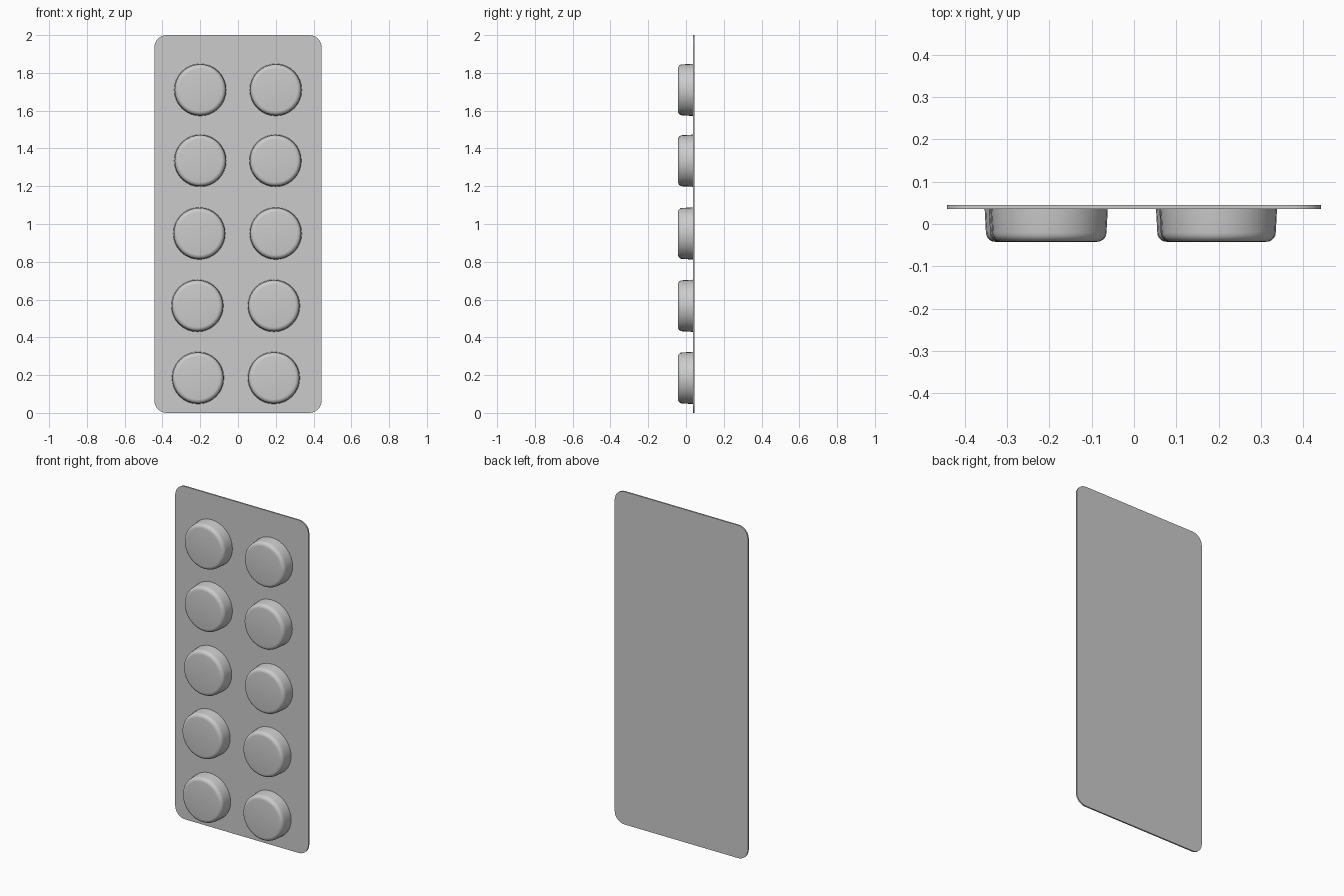
import bpy, bmesh
from math import cos, sin, pi

cube = bpy.data.objects.get("Cube")
if cube:
    bpy.data.objects.remove(cube, do_unlink=True)

FRONT, SHEET_FRONT, BACK = -0.042, 0.036, 0.045
WIDTH, HEIGHT, CORNER = 0.885, 2.0, 0.065

foil = bpy.data.materials.new("silver grey")
foil.use_nodes = True
grey = (0.6, 0.6, 0.6, 1)
foil.diffuse_color = grey
foil.node_tree.nodes["Principled BSDF"].inputs["Base Color"].default_value = grey


def finish(name, bm, location=(0, 0, 0)):
    bmesh.ops.recalc_face_normals(bm, faces=bm.faces)
    mesh = bpy.data.meshes.new(name)
    bm.to_mesh(mesh)
    bm.free()
    mesh.materials.append(foil)
    obj = bpy.data.objects.new(name, mesh)
    obj.location = location
    bpy.context.collection.objects.link(obj)
    bpy.ops.object.select_all(action="DESELECT")
    obj.select_set(True)
    bpy.context.view_layer.objects.active = obj
    bpy.ops.object.shade_smooth_by_angle(angle=pi / 6)


def backing_sheet(steps=8):
    # Rounded rectangle extruded through the sheet thickness
    bm = bmesh.new()
    outline = []
    for i, (sx, sz) in enumerate([(1, 1), (-1, 1), (-1, -1), (1, -1)]):
        cx = sx * (WIDTH / 2 - CORNER)
        cz = HEIGHT / 2 + sz * (HEIGHT / 2 - CORNER)
        for k in range(steps + 1):
            a = (i + k / steps) * pi / 2
            outline.append(bm.verts.new((cx + CORNER * cos(a), SHEET_FRONT, cz + CORNER * sin(a))))
    face = bm.faces.new(outline)
    back = bmesh.ops.extrude_face_region(bm, geom=[face], use_keep_orig=True)["geom"]
    moved = [v for v in back if isinstance(v, bmesh.types.BMVert)]
    bmesh.ops.translate(bm, verts=moved, vec=(0, BACK - SHEET_FRONT, 0))
    finish("backing_sheet", bm)


def pocket(name, x, z, radius=0.138, fillet=0.022, sides=32, steps=5):
    # Slightly tapered wall, rounded rim and flat front
    bm = bmesh.new()
    profile = [(radius, SHEET_FRONT)]
    for k in range(steps + 1):
        a = k / steps * pi / 2
        profile.append((radius - 0.003 - fillet * (1 - cos(a)), FRONT + fillet * (1 - sin(a))))
    rings = [[bm.verts.new((r * cos(2 * pi * s / sides), y, r * sin(2 * pi * s / sides)))
              for s in range(sides)] for r, y in profile]
    for lower, upper in zip(rings, rings[1:]):
        for s in range(sides):
            t = (s + 1) % sides
            bm.faces.new((lower[s], lower[t], upper[t], upper[s]))
    bm.faces.new(rings[-1])
    bm.faces.new(rings[0])
    finish(name, bm, (x, 0, z))


backing_sheet()

# Two columns of pockets, with slightly uneven rows: right x, left x, height
rows = [(-0.2, 0.2, 1.71), (-0.2, 0.198, 1.335), (-0.205, 0.2, 0.95),
        (-0.215, 0.19, 0.567), (-0.212, 0.19, 0.185)]
for n, (right_x, left_x, z) in enumerate(rows, 1):
    pocket(f"right_pocket_{n}", right_x, z)
    pocket(f"left_pocket_{n}", left_x, z)
